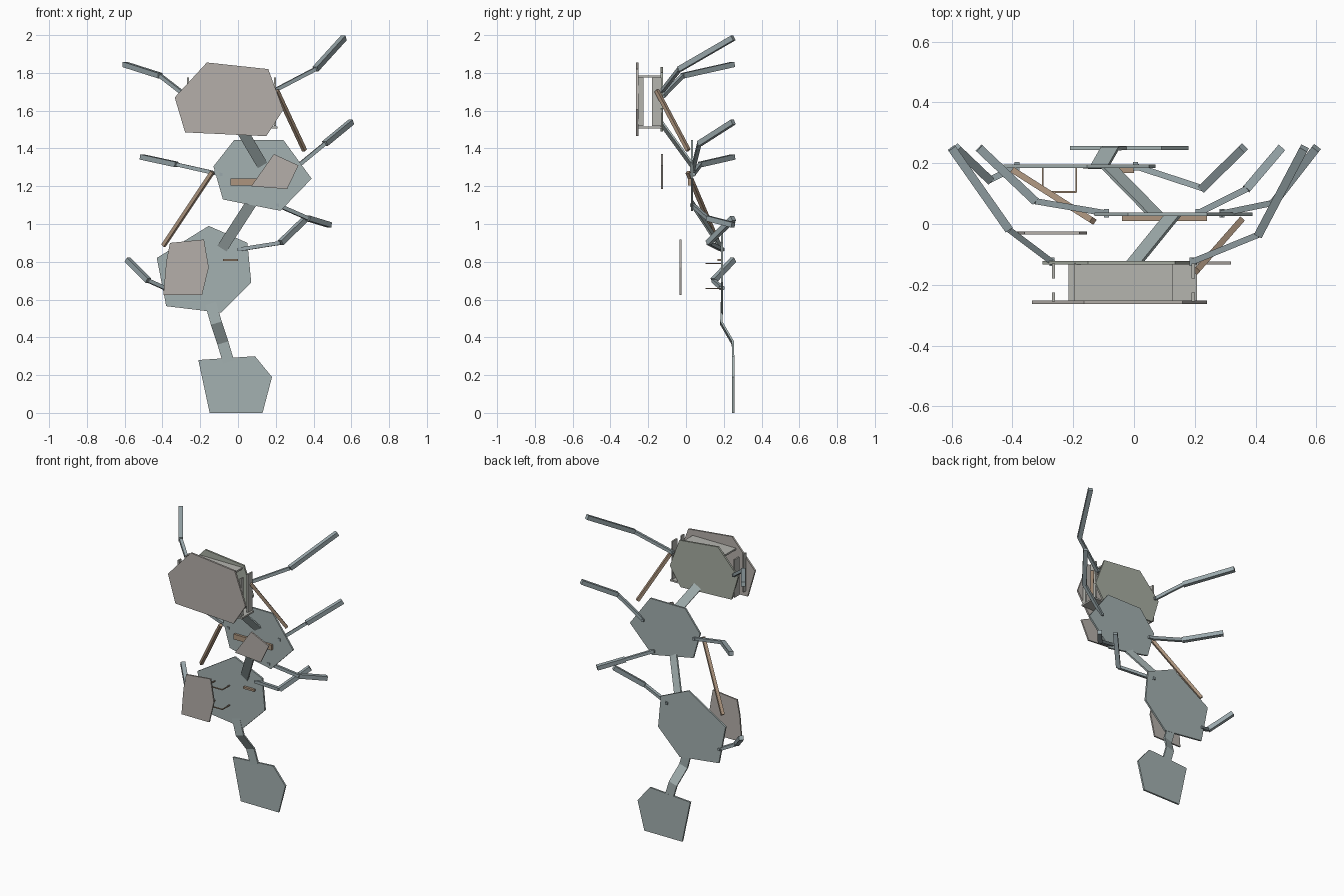
import bpy, bmesh
from mathutils import Vector

if "Cube" in bpy.data.objects:
    bpy.data.objects.remove(bpy.data.objects["Cube"])


def mat(name, c):
    m = bpy.data.materials.new(name)
    m.diffuse_color = (*c, 1)
    m.use_nodes = True
    m.node_tree.nodes["Principled BSDF"].inputs["Base Color"].default_value = m.diffuse_color
    return m


TEAL = mat("teal_grey", (0.37, 0.44, 0.44))
DARK = mat("dark_teal", (0.32, 0.39, 0.41))
GREEN = mat("green_grey", (0.39, 0.42, 0.36))
STONE = mat("warm_grey", (0.46, 0.43, 0.40))
GREY = mat("plain_grey", (0.46, 0.46, 0.43))
BROWN = mat("brown", (0.42, 0.30, 0.21))


def finish(bm, name, m):
    bmesh.ops.recalc_face_normals(bm, faces=bm.faces)
    me = bpy.data.meshes.new(name)
    bm.to_mesh(me)
    bm.free()
    me.materials.append(m)
    ob = bpy.data.objects.new(name, me)
    bpy.context.collection.objects.link(ob)
    return ob


def plate(name, pts, y, m, t=0.012):
    """Flat polygon in the xz plane, extruded along y."""
    bm = bmesh.new()
    f = bm.faces.new([bm.verts.new((x, y - t / 2, z)) for x, z in pts])
    r = bmesh.ops.extrude_face_region(bm, geom=[f])
    bmesh.ops.translate(bm, vec=(0, t, 0),
                        verts=[v for v in r["geom"] if isinstance(v, bmesh.types.BMVert)])
    return finish(bm, name, m)


def box(name, lo, hi, m):
    bm = bmesh.new()
    bmesh.ops.create_cube(bm, size=1)
    lo, hi = Vector(lo), Vector(hi)
    bmesh.ops.scale(bm, vec=hi - lo, verts=bm.verts)
    bmesh.ops.translate(bm, vec=(lo + hi) / 2, verts=bm.verts)
    return finish(bm, name, m)


def rods(name, pts, widths, m):
    """Chain of square bars through the points, one width per bar."""
    bm = bmesh.new()
    for a, b, w in zip(pts, pts[1:], widths):
        a, b = Vector(a), Vector(b)
        d = b - a
        vs = bmesh.ops.create_cube(bm, size=1)["verts"]
        bmesh.ops.scale(bm, vec=(w, w, d.length), verts=vs)
        bmesh.ops.transform(bm, matrix=d.to_track_quat('Z', 'Y').to_matrix().to_4x4(), verts=vs)
        bmesh.ops.translate(bm, vec=(a + b) / 2, verts=vs)
    return finish(bm, name, m)


def ribbon(name, pts, w, m, t=0.012):
    """Bent flat strip, its width lying in the xz plane."""
    pts = [Vector(p) for p in pts]
    d = pts[-1] - pts[0]
    side = Vector((d.z, 0, -d.x)).normalized() * w / 2
    th = Vector((0, t / 2, 0))
    bm = bmesh.new()
    rings = [[bm.verts.new(p + s * side + k * th)
              for s, k in ((-1, -1), (1, -1), (1, 1), (-1, 1))] for p in pts]
    for a, b in zip(rings, rings[1:]):
        for i in range(4):
            j = (i + 1) % 4
            bm.faces.new((a[i], a[j], b[j], b[i]))
    bm.faces.new(rings[0])
    bm.faces.new(rings[-1])
    return finish(bm, name, m)


# Spine plates from tail to head
plate("tail_plate", [(-0.21, 0.28), (0.09, 0.30), (0.18, 0.19), (0.13, 0), (-0.15, 0)], 0.25, TEAL)
plate("lower_body_plate", [(-0.155, 0.99), (0.05, 0.9), (0.07, 0.69), (-0.09, 0.53),
                           (-0.38, 0.565), (-0.43, 0.82)], 0.19, TEAL)
plate("upper_body_plate", [(-0.02, 1.445), (0.24, 1.445), (0.39, 1.24), (0.225, 1.07),
                           (-0.08, 1.13), (-0.13, 1.305)], 0.032, TEAL)
head = [(-0.165, 1.855), (0.16, 1.82), (0.24, 1.605), (0.15, 1.465), (-0.28, 1.485), (-0.335, 1.67)]
plate("head_front_plate", head, -0.258, STONE)
plate("head_back_plate", [(-0.047 + 0.88 * (x + 0.047), 1.66 + 0.88 * (z - 1.66)) for x, z in head],
      -0.128, GREEN)

# Head shelves and split side flaps
box("head_top_shelf", (-0.195, -0.255, 1.775), (0.127, -0.128, 1.786), GREY)
box("head_bottom_shelf", (-0.215, -0.255, 1.505), (0.208, -0.128, 1.516), GREY)
for n, x in (("left", -0.265), ("right", 0.195)):
    box(n + "_front_flap", (x - 0.005, -0.255, 1.52), (x + 0.005, -0.226, 1.775), GREY)
    box(n + "_back_flap", (x - 0.005, -0.18, 1.52), (x + 0.005, -0.13, 1.775), GREY)

# Bent strips joining the plates
ribbon("tail_strip", [(-0.145, 0.19, 0.58), (-0.115, 0.187, 0.475), (-0.08, 0.248, 0.37),
                      (-0.05, 0.25, 0.27)], 0.06, TEAL)
ribbon("waist_strip", [(-0.085, 0.19, 0.87), (0.07, 0.032, 1.11)], 0.058, TEAL)
ribbon("neck_strip", [(0.13, 0.032, 1.31), (0.0, -0.128, 1.53)], 0.058, TEAL)

# Floating cards
plate("lower_card", [(-0.36, 0.90), (-0.18, 0.918), (-0.155, 0.77), (-0.19, 0.625),
                     (-0.395, 0.625), (-0.38, 0.80)], -0.03, STONE, 0.01)
plate("upper_card", [(0.19, 1.37), (0.32, 1.31), (0.26, 1.185), (0.07, 1.20)], -0.128, STONE, 0.01)

# Two-part legs with a peg at each root
legs = {
    "head_right_leg": [(0.19, -0.125, 1.705), (0.41, -0.035, 1.82), (0.56, 0.25, 1.985)],
    "head_left_leg": [(-0.27, -0.125, 1.675), (-0.412, -0.018, 1.785), (-0.60, 0.25, 1.845)],
    "upper_right_leg": [(0.29, 0.035, 1.285), (0.46, 0.07, 1.425), (0.60, 0.25, 1.54)],
    "upper_low_right_leg": [(0.21, 0.035, 1.10), (0.37, 0.115, 1.03), (0.485, 0.25, 0.995)],
    "upper_left_leg": [(-0.09, 0.035, 1.262), (-0.325, 0.075, 1.315), (-0.51, 0.25, 1.355)],
    "lower_right_leg": [(0.005, 0.19, 0.865), (0.225, 0.118, 0.90), (0.36, 0.25, 1.03)],
    "lower_left_leg": [(-0.385, 0.19, 0.66), (-0.475, 0.145, 0.70), (-0.585, 0.25, 0.81)],
}
for n, p in legs.items():
    rods(n, p, (0.02, 0.028), DARK)
    x, y, z = p[0]
    box(n + "_peg", (x - 0.008, y - 0.014, z - 0.008), (x + 0.008, y + 0.014, z + 0.008), DARK)

# Brown sticks and tabs
rods("head_stick", [(0.205, -0.155, 1.705), (0.352, 0.012, 1.39)], (0.02,), BROWN)
rods("body_stick", [(-0.135, 0.01, 1.275), (-0.395, 0.175, 0.885)], (0.02,), BROWN)
box("upper_tab", (-0.04, 0.01, 1.205), (0.24, 0.027, 1.24), BROWN)
box("lower_tab", (-0.08, 0.168, 0.803), (0.0, 0.186, 0.816), BROWN)

# Thin wire loops on the lower body
for n, z in (("upper", 0.79), ("lower", 0.658)):
    rods(n + "_wire", [(-0.30, 0.19, z), (-0.30, 0.105, z), (-0.19, 0.105, z), (-0.19, 0.19, z)],
         (0.006,) * 3, BROWN)
